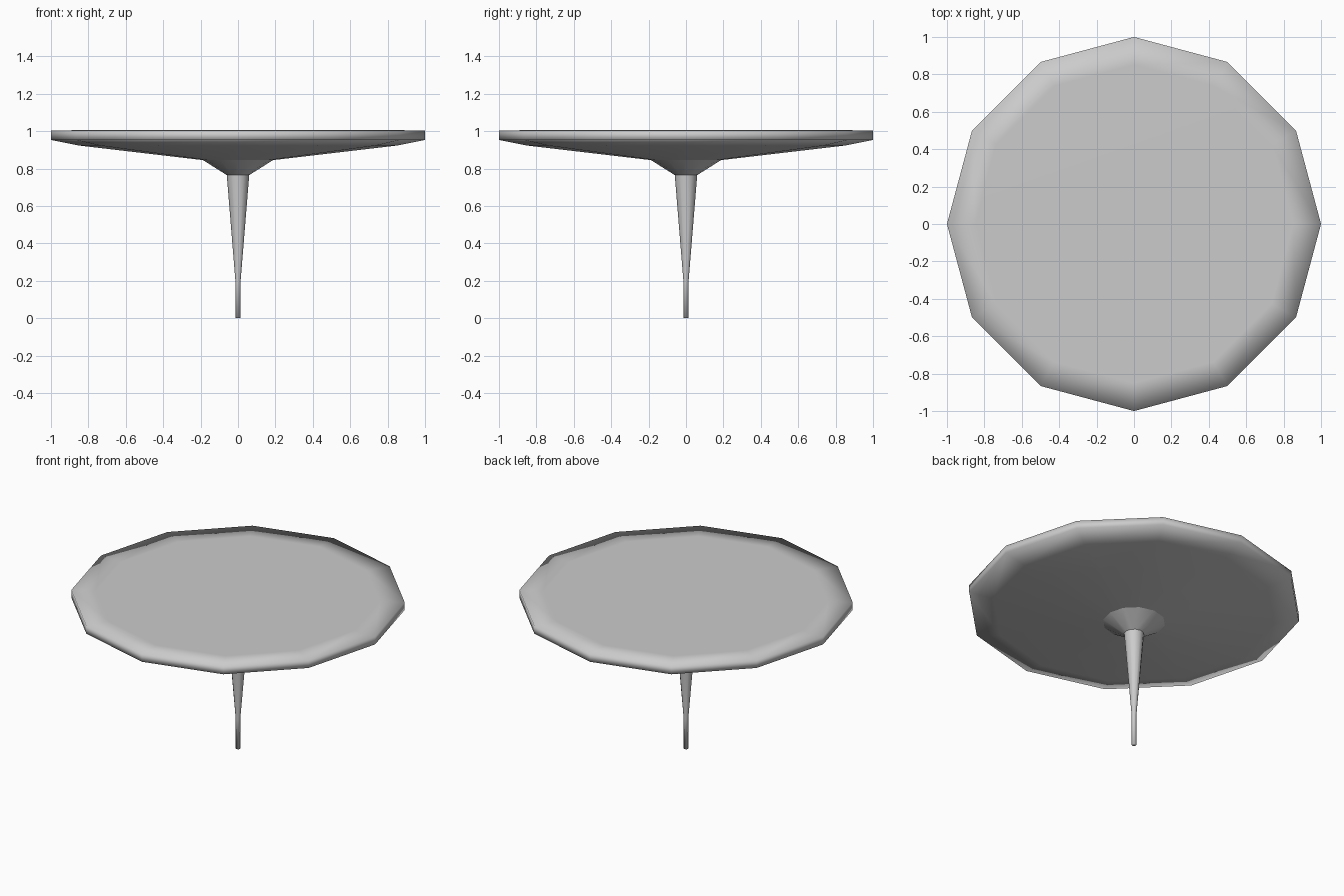
import bpy, bmesh
from math import cos, sin, pi

if "Cube" in bpy.data.objects:
    bpy.data.objects.remove(bpy.data.objects["Cube"])

SIDES = 12


def lathe(name, profile, cap_bottom=False, cap_top=False):
    """Revolve (radius, height) points around z as a low-poly smooth part."""
    bm = bmesh.new()
    rings = []
    for r, z in profile:
        rings.append([bm.verts.new((r * cos(2 * pi * i / SIDES),
                                    r * sin(2 * pi * i / SIDES), z))
                      for i in range(SIDES)])
    for low, high in zip(rings, rings[1:]):
        for i in range(SIDES):
            j = (i + 1) % SIDES
            bm.faces.new((low[i], low[j], high[j], high[i]))
    if cap_bottom:
        bm.faces.new(rings[0][::-1])
    if cap_top:
        bm.faces.new(rings[-1])
    for f in bm.faces:
        f.smooth = True
    mesh = bpy.data.meshes.new(name)
    bm.to_mesh(mesh)
    bm.free()
    obj = bpy.data.objects.new(name, mesh)
    bpy.context.collection.objects.link(obj)
    return obj


# slender tapered leg
lathe("stem", [(0.014, 0), (0.014, 0.2), (0.06, 0.765)], cap_bottom=True)

# flared collar under the top
lathe("collar", [(0.06, 0.765), (0.187, 0.845)])

# shallow dished underside, rim and flat top with a soft border
lathe("table_top", [(0.187, 0.845), (0.85, 0.923), (1.0, 0.953),
                    (1.0, 1.004), (0.85, 1.005)], cap_top=True)
